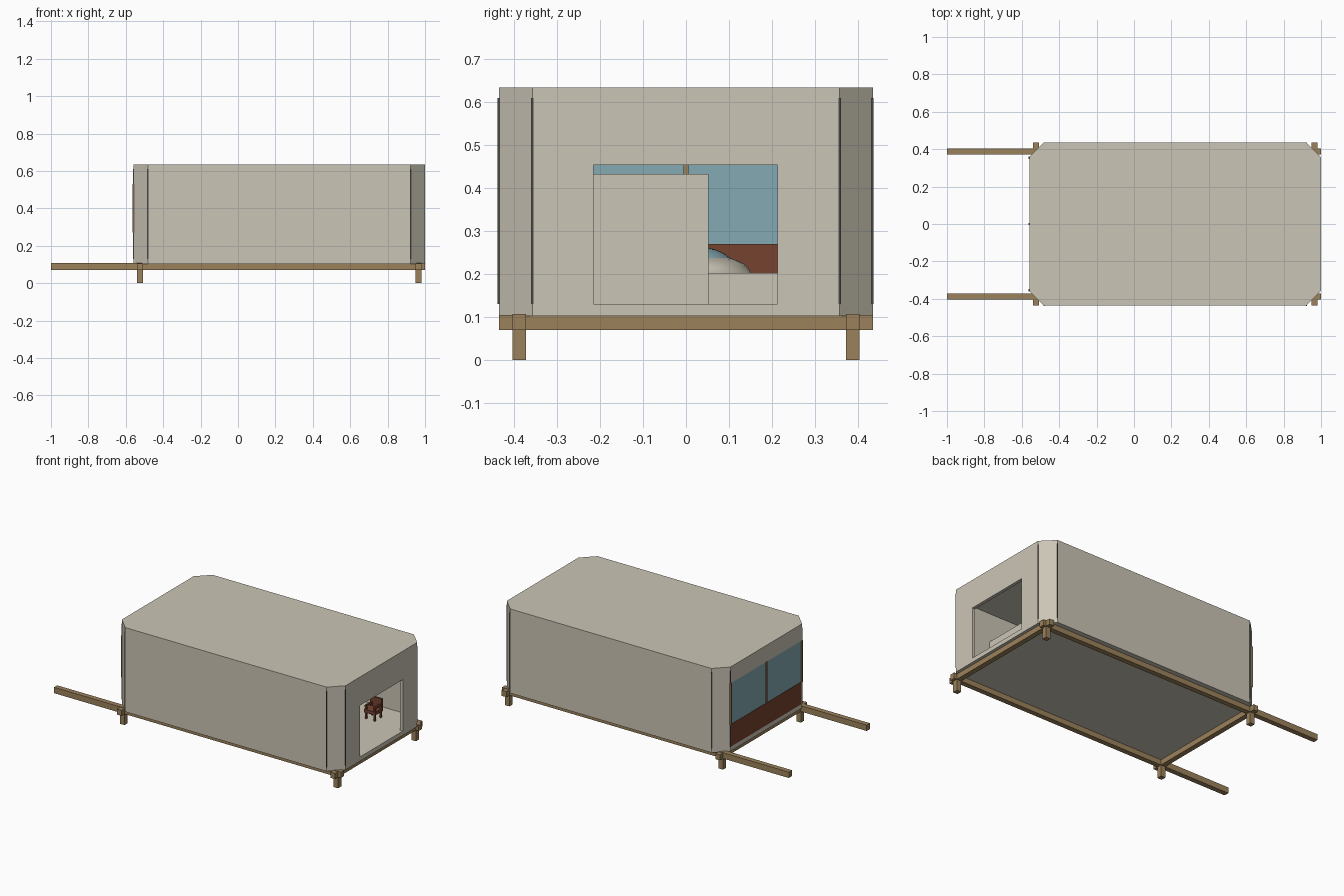
import bpy, bmesh, math
from mathutils import Vector

if "Cube" in bpy.data.objects:
    bpy.data.objects.remove(bpy.data.objects["Cube"])


def material(name, rgb):
    m = bpy.data.materials.new(name)
    m.diffuse_color = (*rgb, 1)
    m.use_nodes = True
    m.node_tree.nodes["Principled BSDF"].inputs["Base Color"].default_value = m.diffuse_color
    return m


CREAM = material("cream_panel", (0.60, 0.56, 0.465))
WOOD = material("tan_wood", (0.33, 0.225, 0.105))
GLASS = material("blue_glass", (0.235, 0.40, 0.445))
BROWN = material("red_brown", (0.18, 0.056, 0.030))
DARK = material("dark_seam", (0.07, 0.065, 0.055))


def finish(name, bm, mat):
    bmesh.ops.recalc_face_normals(bm, faces=bm.faces)
    me = bpy.data.meshes.new(name)
    bm.to_mesh(me)
    bm.free()
    me.materials.append(mat)
    ob = bpy.data.objects.new(name, me)
    bpy.context.collection.objects.link(ob)
    return ob


def box(name, x, y, z, mat):
    bm = bmesh.new()
    bmesh.ops.create_cube(bm, size=1)
    for v in bm.verts:
        v.co = Vector([lo + (c + 0.5) * (hi - lo) for c, (lo, hi) in zip(v.co, (x, y, z))])
    return finish(name, bm, mat)


X0, X1, YW, CUT = -0.56, 1.0, 0.435, 0.078


def octagon(name, inset, z0, z1, mat):
    """Rectangle with chamfered corners, extruded upwards."""
    a, b, w = X0 + inset, X1 - inset, YW - inset
    c = CUT - inset * 0.58
    pts = [(a + c, -w), (b - c, -w), (b, -w + c), (b, w - c),
           (b - c, w), (a + c, w), (a, w - c), (a, -w + c)]
    bm = bmesh.new()
    face = bm.faces.new([bm.verts.new((px, py, z0)) for px, py in pts])
    ext = bmesh.ops.extrude_face_region(bm, geom=[face])
    bmesh.ops.translate(bm, vec=(0, 0, z1 - z0),
                        verts=[g for g in ext["geom"] if isinstance(g, bmesh.types.BMVert)])
    return finish(name, bm, mat)


# Hollow cabin shell with a doorway and a full-width window opening
shell = octagon("cabin_shell", 0, 0.103, 0.634, CREAM)
cutters = [octagon("interior_cutter", 0.02, 0.13, 0.614, CREAM),
           box("doorway_cutter", (0.9, 1.1), (-0.215, 0.213), (0.1302, 0.454), CREAM),
           box("window_cutter", (-0.7, -0.5), (-0.352, 0.352), (0.1302, 0.53), CREAM)]
for c in cutters:
    mod = shell.modifiers.new(c.name, 'BOOLEAN')
    mod.operation = 'DIFFERENCE'
    mod.solver = 'EXACT'
    mod.object = c
    c.hide_render = True
    c.hide_set(True)

# Dark seams beside the chamfered corners
for i, sx in enumerate((-1, 1)):
    for j, sy in enumerate((-1, 1)):
        ex = X0 if sx < 0 else X1
        cx, cy = ex - sx * CUT, sy * YW
        box(f"side_seam_{i}{j}", (cx - 0.003, cx + 0.003),
            (cy - 0.003, cy + 0.001), (0.13, 0.61), DARK)
        ey = sy * (YW - CUT)
        box(f"end_seam_{i}{j}", (ex - 0.001, ex + 0.001),
            (ey - 0.002, ey + 0.002), (0.13, 0.61), DARK)

# Front window wall: brown lower panel, glass and posts
box("lower_window_panel", (-0.56, -0.545), (-0.352, 0.352), (0.13, 0.27), BROWN)
box("window_glass", (-0.558, -0.55), (-0.352, 0.352), (0.27, 0.53), GLASS)
for i, y in enumerate((-0.354, 0, 0.354)):
    box(f"window_post_{i}", (-0.565, -0.543), (y - 0.006, y + 0.006), (0.27, 0.53), WOOD)

# Timber base frame with carrying poles, cross beams and feet
for i, s in enumerate((-1, 1)):
    box(f"carrying_pole_{i}", (-1, 1), (s * 0.388 - 0.016, s * 0.388 + 0.016), (0.07, 0.107), WOOD)
for i, x in enumerate((-0.525, 0.965)):
    box(f"cross_beam_{i}", (x - 0.016, x + 0.016), (-YW, YW), (0.07, 0.105), WOOD)
    for j, s in enumerate((-1, 1)):
        box(f"foot_{i}{j}", (x - 0.016, x + 0.016),
            (s * 0.388 - 0.016, s * 0.388 + 0.016), (0, 0.1), WOOD)

# Interior partition and low platform
box("partition", (0.685, 0.705), (-0.415, 0.052), (0.13, 0.433), CREAM)
box("low_platform", (-0.535, -0.15), (-0.35, 0.35), (0.13, 0.203), CREAM)

# Round basin standing on the platform
for name, r, h, mat in (("basin_rim", 0.13, 0.045, CREAM), ("basin_dome", 0.10, 0.062, GLASS)):
    bm = bmesh.new()
    bmesh.ops.create_uvsphere(bm, u_segments=24, v_segments=12, radius=1)
    bmesh.ops.bisect_plane(bm, geom=bm.verts[:] + bm.edges[:] + bm.faces[:],
                           plane_co=(0, 0, 0), plane_no=(0, 0, 1), clear_inner=True)
    for v in bm.verts:
        v.co = Vector((v.co.x * r - 0.34, v.co.y * r + 0.02, v.co.z * h + 0.203))
    ob = finish(name, bm, mat)
    for p in ob.data.polygons:
        p.use_smooth = True

# Small chair beside the doorway
box("chair_seat", (0.72, 0.80), (0.225, 0.30), (0.17, 0.19), BROWN)
box("chair_back", (0.72, 0.80), (0.288, 0.30), (0.19, 0.25), BROWN)
for i, x in enumerate((0.725, 0.785)):
    box(f"chair_arm_{i}", (x, x + 0.01), (0.225, 0.29), (0.205, 0.217), BROWN)
    for j, y in enumerate((0.228, 0.287)):
        box(f"chair_leg_{i}{j}", (x, x + 0.01), (y, y + 0.01), (0.13, 0.215), BROWN)
